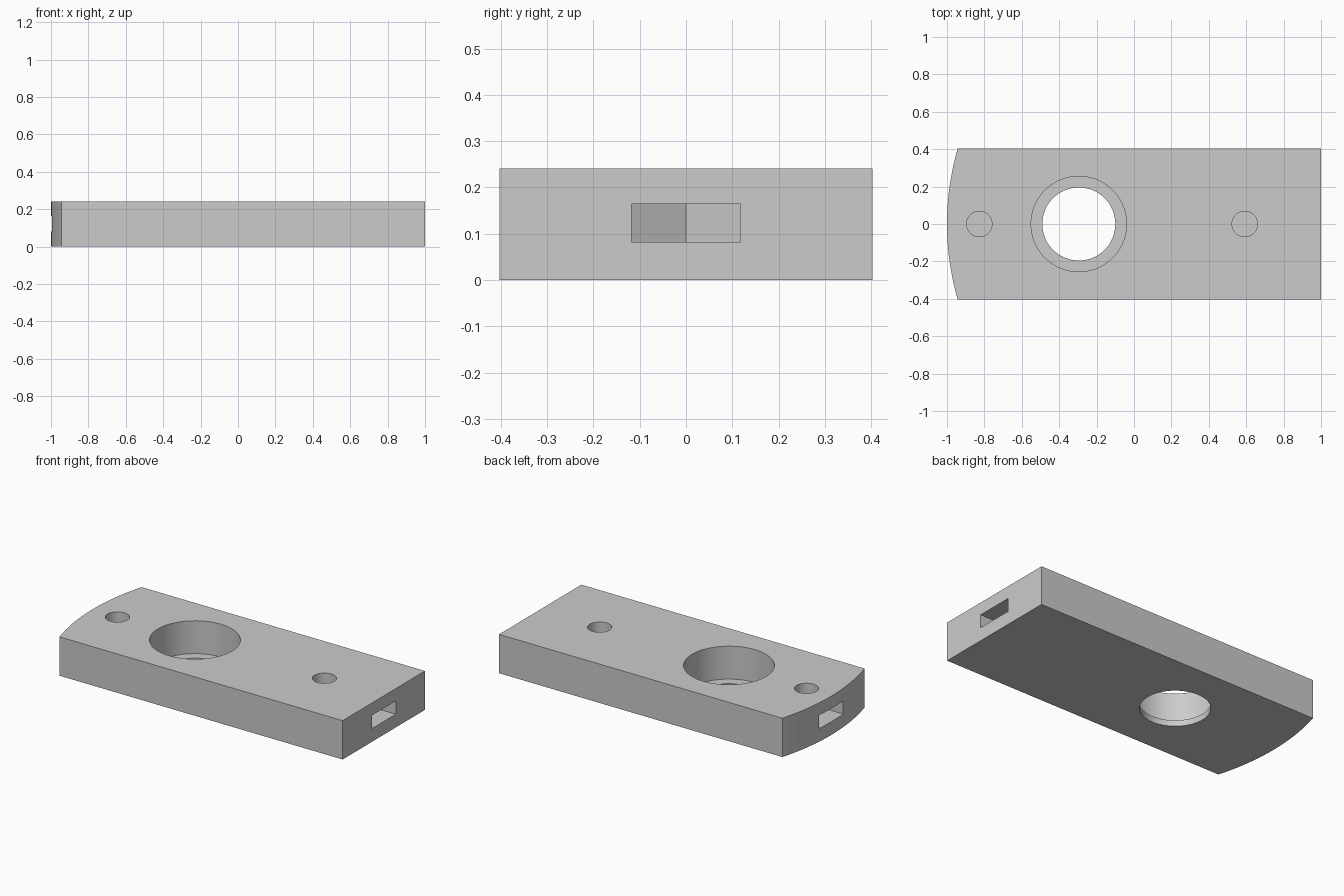
import bpy, bmesh
from math import sin, cos, pi, radians, asin, sqrt

old = bpy.data.objects.get("Cube")
if old:
    bpy.data.objects.remove(old, do_unlink=True)

HEIGHT, HALF_W = 0.241, 0.403
grey = bpy.data.materials.new("light grey")
grey.use_nodes = True
grey.diffuse_color = (0.6, 0.6, 0.6, 1)
grey.node_tree.nodes["Principled BSDF"].inputs["Base Color"].default_value = (0.6, 0.6, 0.6, 1)


def prism(name, outline, z0, z1):
    """Extrude a counter-clockwise outline from z0 to z1."""
    bm = bmesh.new()
    base = bm.faces.new([bm.verts.new((x, y, z0)) for x, y in outline])
    top = bmesh.ops.extrude_face_region(bm, geom=[base])["geom"]
    bmesh.ops.translate(bm, vec=(0, 0, z1 - z0),
                        verts=[v for v in top if isinstance(v, bmesh.types.BMVert)])
    bmesh.ops.recalc_face_normals(bm, faces=bm.faces)
    mesh = bpy.data.meshes.new(name)
    bm.to_mesh(mesh)
    bm.free()
    mesh.materials.append(grey)
    obj = bpy.data.objects.new(name, mesh)
    bpy.context.collection.objects.link(obj)
    return obj


def circle(cx, r, n=64):
    return [(cx + r * cos(2 * pi * i / n), r * sin(2 * pi * i / n)) for i in range(n)]


# Plate outline: square right end, gently bowed left end
RADIUS, STEPS = 1.45, 32
limit = asin(HALF_W / RADIUS)
angles = [limit - 2 * limit * i / STEPS for i in range(STEPS + 1)]
bow = [(RADIUS - 1 - RADIUS * cos(a), RADIUS * sin(a)) for a in angles]
plate = prism("plate", [(1, -HALF_W), (1, HALF_W)] + bow, 0, HEIGHT)

# Stepped bore
cutters = [prism("bore_cutter", circle(-0.295, 0.195, 96), -0.1, HEIGHT + 0.1),
           prism("counterbore_cutter", circle(-0.295, 0.255, 96), 0.037, HEIGHT + 0.1)]

# Screw holes, each meeting a nut slot with a hexagonal inner end
NUT = 0.1175
for side, cx in (("left", 0.592), ("right", -0.827)):
    s = 1 if cx > 0 else -1
    tip, shoulder = cx - s * 2 * NUT / sqrt(3), cx - s * NUT / sqrt(3)
    slot = [(s * 1.1, -NUT), (s * 1.1, NUT), (shoulder, NUT), (tip, 0), (shoulder, -NUT)]
    cutters.append(prism(side + "_slot_cutter", slot, 0.082, 0.164))
    cutters.append(prism(side + "_hole_cutter", circle(cx, 0.068), 0.12, HEIGHT + 0.1))

for cutter in cutters:
    cutter.hide_render = True
    mod = plate.modifiers.new(cutter.name, "BOOLEAN")
    mod.operation, mod.solver, mod.object = "DIFFERENCE", "EXACT", cutter

# Apply the cuts and drop the helpers
bpy.context.view_layer.update()
graph = bpy.context.evaluated_depsgraph_get()
result = bpy.data.meshes.new_from_object(plate.evaluated_get(graph))
plate.modifiers.clear()
plate.data = result
for cutter in cutters:
    bpy.data.objects.remove(cutter, do_unlink=True)

# Smooth the bores and the bowed end, keep the edges crisp
bpy.ops.object.select_all(action="DESELECT")
plate.select_set(True)
bpy.context.view_layer.objects.active = plate
bpy.ops.object.shade_smooth_by_angle(angle=radians(30))
